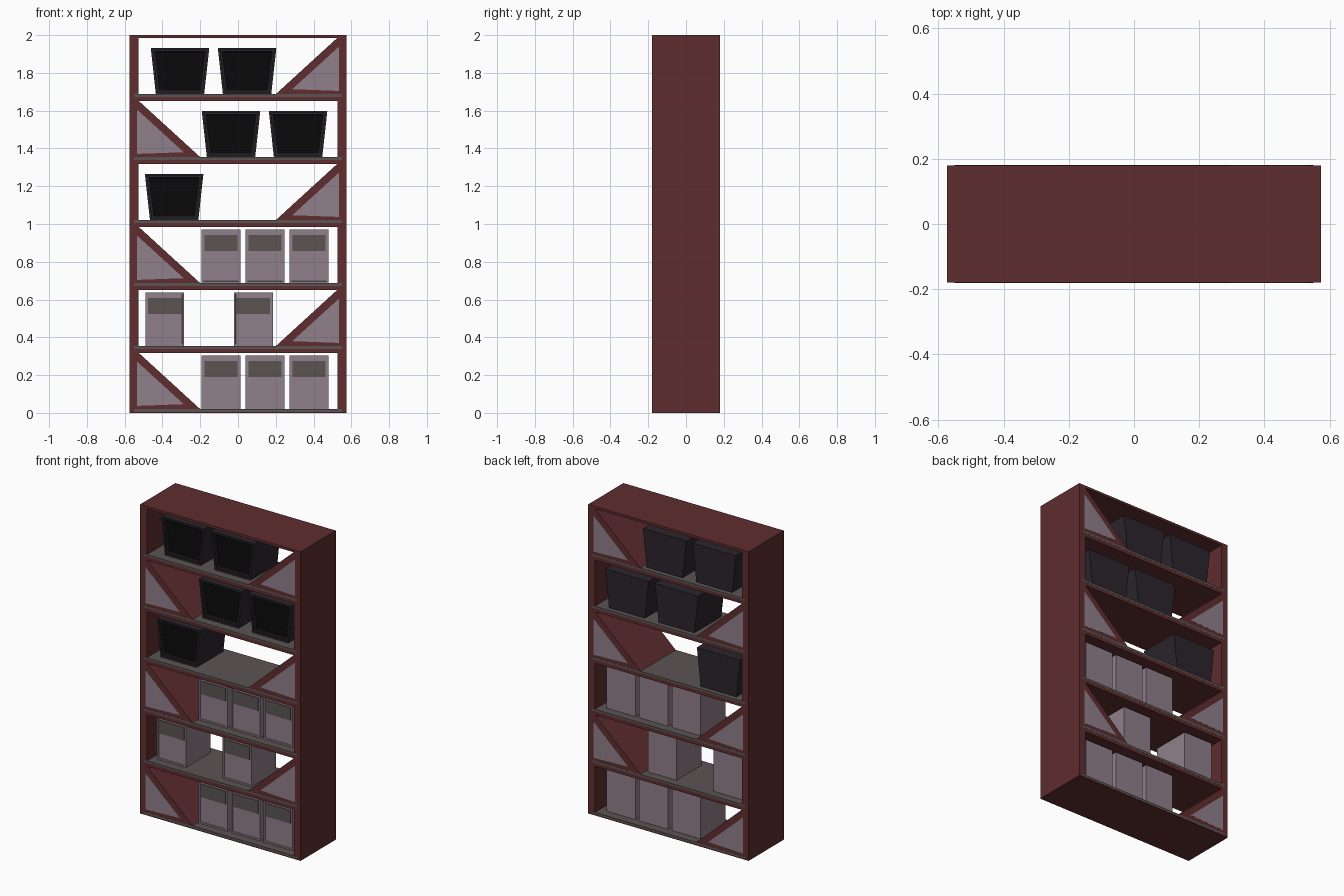
import bpy, bmesh

if "Cube" in bpy.data.objects:
    bpy.data.objects.remove(bpy.data.objects["Cube"])


def material(name, r, g, b):
    m = bpy.data.materials.new(name)
    m.diffuse_color = (r, g, b, 1)
    m.use_nodes = True
    m.node_tree.nodes["Principled BSDF"].inputs["Base Color"].default_value = m.diffuse_color
    return m


RED = material("dark red wood", 0.115, 0.026, 0.028)
GREY = material("warm grey", 0.105, 0.09, 0.086)
LAV = material("dusty lavender", 0.28, 0.215, 0.255)
DARK = material("dark plum", 0.024, 0.018, 0.026)
BLACK = material("black", 0.003, 0.003, 0.003)


def finish(name, bm, mats):
    bmesh.ops.recalc_face_normals(bm, faces=bm.faces[:])
    me = bpy.data.meshes.new(name)
    bm.to_mesh(me)
    bm.free()
    for m in mats:
        me.materials.append(m)
    ob = bpy.data.objects.new(name, me)
    bpy.context.collection.objects.link(ob)
    return ob


def prism(bm, pts, y0, y1):
    """Extrude an x-z outline from y0 (front) to y1 (back); returns front face."""
    a = [bm.verts.new((x, y0, z)) for x, z in pts]
    b = [bm.verts.new((x, y1, z)) for x, z in pts]
    front = bm.faces.new(a)
    bm.faces.new(b[::-1])
    n = len(pts)
    for i in range(n):
        j = (i + 1) % n
        bm.faces.new((a[i], b[i], b[j], a[j]))
    bmesh.ops.recalc_face_normals(bm, faces=bm.faces[:])
    return front


def solid(name, pts, y0, y1, mat):
    bm = bmesh.new()
    prism(bm, pts, y0, y1)
    return finish(name, bm, [mat])


def box(name, x0, x1, y0, y1, z0, z1, mat):
    return solid(name, [(x0, z0), (x1, z0), (x1, z1), (x0, z1)], y0, y1, mat)


def recess(bm, face, steps):
    """Inset the front face repeatedly, pushing it in each time."""
    for width, depth in steps:
        bmesh.ops.inset_region(bm, faces=[face], thickness=width, depth=0)
        if depth:
            bmesh.ops.inset_region(bm, faces=[face], thickness=0.0005, depth=-depth)


W, D, IN = 0.574, 0.18, 0.526
STEP = 0.3335

# Outer frame
box("left_side", -W, -IN, -D, D, 0, 2, RED)
box("right_side", IN, W, -D, D, 0, 2, RED)
box("top_board", -IN, IN, -D, D, 1.984, 2, RED)
box("bottom_board", -IN, IN, -D, D, 0, 0.008, RED)

for i in range(6):
    floor = 0.02 + STEP * i
    ceil = 0.318 + STEP * i
    s = 1 if i % 2 else -1
    # Shelf boards with a grey covering
    if i:
        box("shelf_board", -IN, IN, -D, D, floor - 0.036, floor - 0.014, RED)
    e = D + 0.0005
    box("shelf_covering", -0.55, 0.55, -e, e, floor - 0.014, floor, GREY)
    # Solid diagonal corner brace with a triangular panel on both faces
    solid("corner_brace", [(s * 0.2, floor), (s * IN, floor), (s * IN, ceil)], -D, D, RED)
    tri = [(s * 0.287, floor + 0.026), (s * 0.535, floor + 0.017), (s * 0.535, floor + 0.252)]
    for side in (-1, 1):
        y = sorted((side * (D - 0.003), side * (D + 0.0008)))
        solid("brace_panel", tri, y[0], y[1], LAV)


# Storage boxes with recessed front and grey band
def storage_box(x, z):
    hw, h, yf, yb = 0.103, 0.285, -0.127, 0.127
    bm = bmesh.new()
    f = prism(bm, [(x - hw, z), (x + hw, z), (x + hw, z + h), (x - hw, z + h)], yf, yb)
    recess(bm, f, [(0.014, 0.006)])
    finish("storage_box", bm, [LAV])
    box("box_band", x - 0.088, x + 0.088, yf + 0.002, yf + 0.008, z + 0.17, z + 0.255, GREY)


for row, xs in ((0, (-0.09, 0.143, 0.376)), (1, (-0.388, 0.081)), (2, (-0.09, 0.143, 0.376))):
    for x in xs:
        storage_box(x, 0.02 + STEP * row)


# Tapered dark bins with a stepped rim and black opening
def bin_box(x, z):
    b, t, h = 0.128, 0.155, 0.245
    bm = bmesh.new()
    f = prism(bm, [(x - b, z), (x + b, z), (x + t, z + h), (x - t, z + h)], -0.125, 0.15)
    recess(bm, f, [(0.016, 0.008), (0.014, 0.012)])
    f.material_index = 1
    finish("tapered_bin", bm, [DARK, BLACK])


for row, xs in ((3, (-0.338,)), (4, (-0.037, 0.318)), (5, (-0.307, 0.048))):
    for x in xs:
        bin_box(x, 0.02 + STEP * row)
